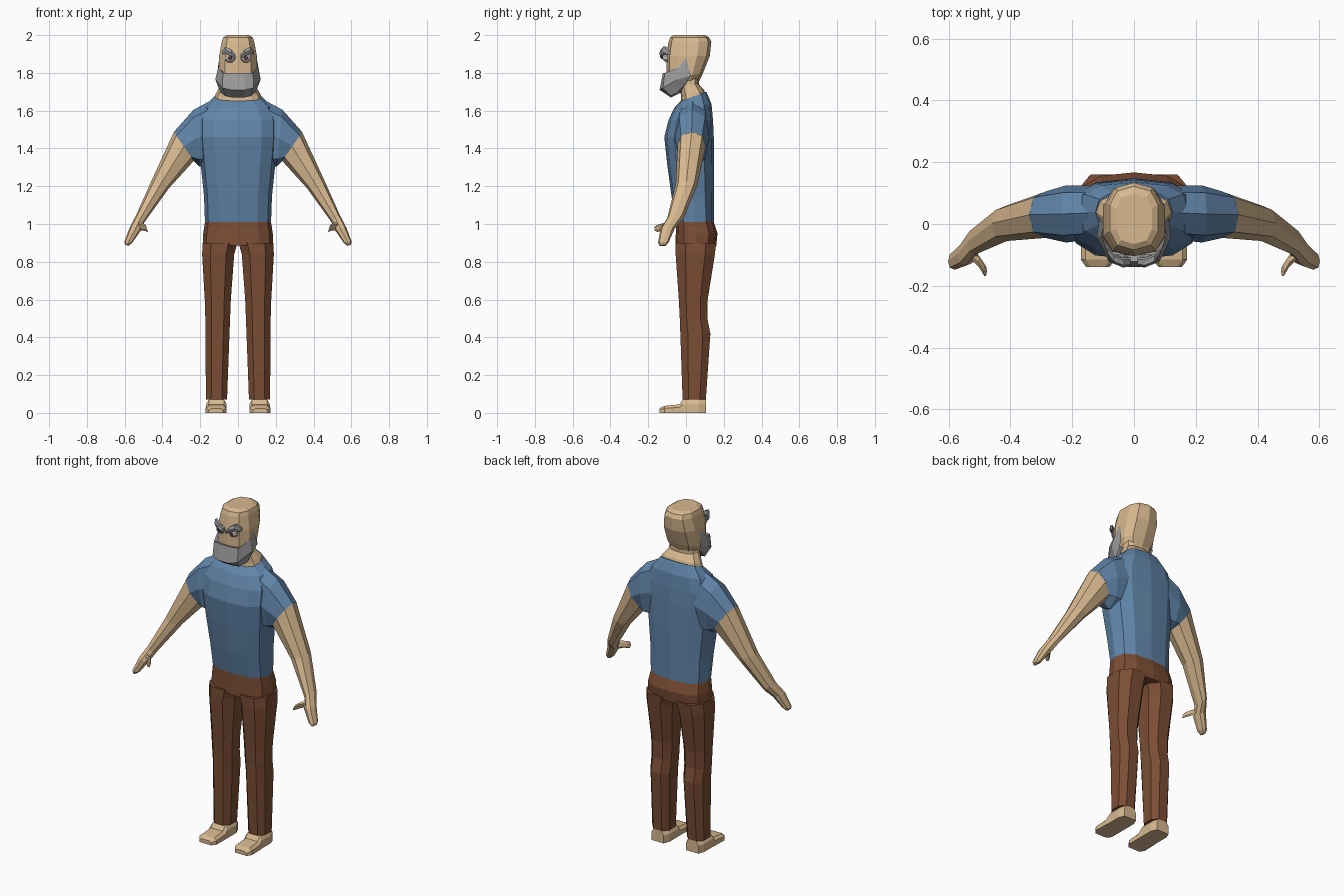
import bpy, bmesh, math
from mathutils import Vector

if "Cube" in bpy.data.objects:
    bpy.data.objects.remove(bpy.data.objects["Cube"])


def material(name, rgb):
    m = bpy.data.materials.new(name)
    m.diffuse_color = (*rgb, 1)
    m.use_nodes = True
    m.node_tree.nodes["Principled BSDF"].inputs["Base Color"].default_value = m.diffuse_color
    return m


SKIN = material("skin", (0.68, 0.48, 0.275))
SHIRT = material("blue shirt", (0.12, 0.235, 0.40))
PANTS = material("brown trousers", (0.20, 0.075, 0.035))
HAIR = material("grey hair", (0.33, 0.33, 0.335))
EYE = material("eye white", (0.55, 0.52, 0.52))
PUPIL = material("dark pupil", (0.10, 0.05, 0.045))


def finish(name, bm, mat):
    bmesh.ops.recalc_face_normals(bm, faces=bm.faces[:])
    me = bpy.data.meshes.new(name)
    bm.to_mesh(me)
    bm.free()
    me.materials.append(mat)
    ob = bpy.data.objects.new(name, me)
    bpy.context.collection.objects.link(ob)
    return ob


def loft(name, rings, mat, caps=(True, True)):
    """Skin a closed tube through rings of equal point count."""
    bm = bmesh.new()
    vs = [[bm.verts.new(p) for p in r] for r in rings]
    n = len(vs[0])
    for a, b in zip(vs, vs[1:]):
        for i in range(n):
            j = (i + 1) % n
            bm.faces.new((a[i], a[j], b[j], b[i]))
    for cap, r in zip(caps, (vs[0], vs[-1])):
        if cap:
            bm.faces.new(r)
    return finish(name, bm, mat)


def unit_ring(n, power, half=False):
    """Rounded-square outline scaled to touch -1 and 1."""
    pts = []
    for i in range(n):
        a = math.tau * (i + 0.5 * half) / n
        c, s = math.cos(a), math.sin(a)
        pts.append((math.copysign(abs(c) ** power, c), math.copysign(abs(s) ** power, s)))
    m = max(abs(p[0]) for p in pts)
    return [(u / m, v / m) for u, v in pts]


def flat_ring(z, x0, x1, y0, y1, shape, tilt=0.0, s=1):
    cx, cy, hx, hy = (x0 + x1) / 2, (y0 + y1) / 2, (x1 - x0) / 2, (y1 - y0) / 2
    return [Vector((s * (cx + hx * u), cy + hy * v, z + tilt * v)) for u, v in shape]


def limb_ring(outer, inner, y0, y1, shape, s):
    """Ring spanning an outer and an inner (x, z) point and a depth range."""
    out = []
    for u, v in shape:
        t = (u + 1) / 2
        out.append(Vector((s * (inner[0] + (outer[0] - inner[0]) * t),
                           (y0 + y1) / 2 + v * (y1 - y0) / 2,
                           inner[1] + (outer[1] - inner[1]) * t)))
    return out


BODY = unit_ring(12, 0.75)
OCT = unit_ring(8, 0.8, True)
HEX = unit_ring(6, 0.9)
ROUND = unit_ring(8, 0.85)

# Shirt body: z, half width, front, back, tilt of the ring
torso = [(1.01, .175, -.052, .147, 0), (1.15, .18, -.077, .148, 0),
         (1.32, .198, -.1, .148, 0), (1.46, .21, -.115, .147, 0),
         (1.55, .21, -.093, .143, 0), (1.625, .175, -.062, .135, .01),
         (1.675, .125, -.03, .108, .025)]
loft("shirt_body", [flat_ring(z, -w, w, f, b, BODY, t) for z, w, f, b, t in torso], SHIRT)

# Hips
hips = [(.885, .187, -.056, .160, .0), (.95, .184, -.054, .167, 0), (1.01, .175, -.052, .147, 0)]
loft("trouser_hips", [flat_ring(z, -w, w, f, b, BODY, t) for z, w, f, b, t in hips], PANTS)

# Neck and head
neck = [(1.65, .13, -.03, .108, .025), (1.69, .118, -.025, .095, .02),
        (1.74, .088, -.035, .068, 0), (1.80, .08, -.05, .07, 0)]
loft("neck", [flat_ring(z, -w, w, f, b, BODY, t) for z, w, f, b, t in neck], SKIN)
head = [(1.73, .07, -.09, .055, 0), (1.785, .1, -.1, .085, .01), (1.89, .1, -.1, .122, 0),
        (1.965, .086, -.088, .13, 0), (1.988, .078, -.08, .118, 0), (2.0, .058, -.062, .095, 0)]
loft("head", [flat_ring(z, -w, w, f, b, unit_ring(10, .75, True), t)
              for z, w, f, b, t in head], SKIN)

# Beard: half of a wrapped shell in columns from ear to chin, mirrored
cols = [((.098, .0, 1.885), (.112, .025, 1.785), (.1, .0, 1.745), (.06, .0, 1.75)),
        ((.105, -.035, 1.83), (.12, -.045, 1.765), (.092, -.045, 1.695), (.055, -.01, 1.72)),
        ((.08, -.112, 1.80), (.082, -.122, 1.72), (.068, -.082, 1.678), (.05, -.02, 1.71)),
        ((.033, -.122, 1.80), (.036, -.14, 1.71), (.034, -.08, 1.67), (.03, -.02, 1.70))]
cols += [tuple((-x, y, z) for x, y, z in c) for c in reversed(cols)]
bm = bmesh.new()
grid = [[bm.verts.new(p) for p in c] for c in cols]
for a, b in zip(grid, grid[1:]):
    for i in range(3):
        bm.faces.new((a[i], a[i + 1], b[i + 1], b[i]))
inner = [bm.verts.new((c[0][0] * .8, c[0][1] + .035, c[0][2] - .01)) for c in cols]
for i in range(len(cols) - 1):
    bm.faces.new((grid[i][0], grid[i + 1][0], inner[i + 1], inner[i]))
finish("beard", bm, HAIR)

# Ring outline for feet
def foot_ring(y, x0, x1, h, s):
    k = .015
    pts = [(x0, 0), (x1, 0), (x1, h * .65), (x1 - k, h), (x0 + k, h), (x0, h * .65)]
    return [Vector((s * x, y, z)) for x, z in pts]


for s, side in ((-1, "right"), (1, "left")):
    # Sleeve
    sleeve = [((.11, 1.672), (.15, 1.30), -.05, .125), ((.235, 1.605), (.205, 1.305), -.06, .125),
              ((.34, 1.487), (.235, 1.335), -.045, .105)]
    loft(side + "_sleeve", [limb_ring(*r, ROUND, s) for r in sleeve], SHIRT)
    # Arm down to the hand
    arm = [((.338, 1.49), (.233, 1.335), -.045, .105), ((.46, 1.225), (.365, 1.19), -.055, .06),
           ((.538, 1.05), (.495, 1.01), -.1, -.012), ((.572, .985), (.515, .965), -.135, -.06),
           ((.602, .905), (.56, .90), -.148, -.092), ((.598, .89), (.58, .884), -.142, -.105)]
    loft(side + "_arm", [limb_ring(*r, ROUND, s) for r in arm], SKIN)
    # Thumb
    thumb = [((.54, 1.01), (.515, .965), -.11, -.075), ((.505, 1.005), (.497, .965), -.14, -.105),
             ((.488, .995), (.476, .958), -.17, -.135)]
    loft(side + "_thumb", [limb_ring(*r, HEX, s) for r in thumb], SKIN)
    # Trouser leg
    leg = [(.07, .058, .17, -.018, .105), (.42, .045, .172, -.03, .129), (.5, .042, .173, -.033, .113),
           (.6, .038, .176, -.038, .115), (.84, .02, .19, -.055, .153), (.9, .003, .187, -.056, .16)]
    loft(side + "_trouser_leg", [flat_ring(*r, OCT, 0, s) for r in leg], PANTS)
    # Foot
    foot = [(.105, .075, .155, .072), (.07, .06, .168, .072), (-.015, .06, .168, .072),
            (-.035, .06, .17, .045), (-.115, .06, .172, .037), (-.14, .08, .155, .024)]
    loft(side + "_foot", [foot_ring(*r, s) for r in foot], SKIN)
    # Eyeball and pupil plate
    for name, r, y, depth, z, mat in (("eye", .026, -.098, .024, 1.88, EYE),
                                      ("pupil", .011, -.121, .006, 1.88, PUPIL)):
        rings = [[Vector((s * (.042 + r * k * u), y - depth * d, z + r * k * v)) for u, v in
                  unit_ring(8, 1, True)] for k, d in ((1, 0), (.8, .6), (.4, 1))]
        loft(side + "_" + name, rings, mat)
    # Slanted eyebrow: x, y, z centre, half height, half depth
    brow = [(.012, -.122, 1.885, .012, .015), (.035, -.125, 1.906, .02, .016),
            (.066, -.112, 1.92, .021, .016), (.086, -.088, 1.905, .01, .01)]
    loft(side + "_eyebrow", [[Vector((s * x, y + d * u, z + h * v)) for u, v in HEX]
                             for x, y, z, h, d in brow], HAIR)
